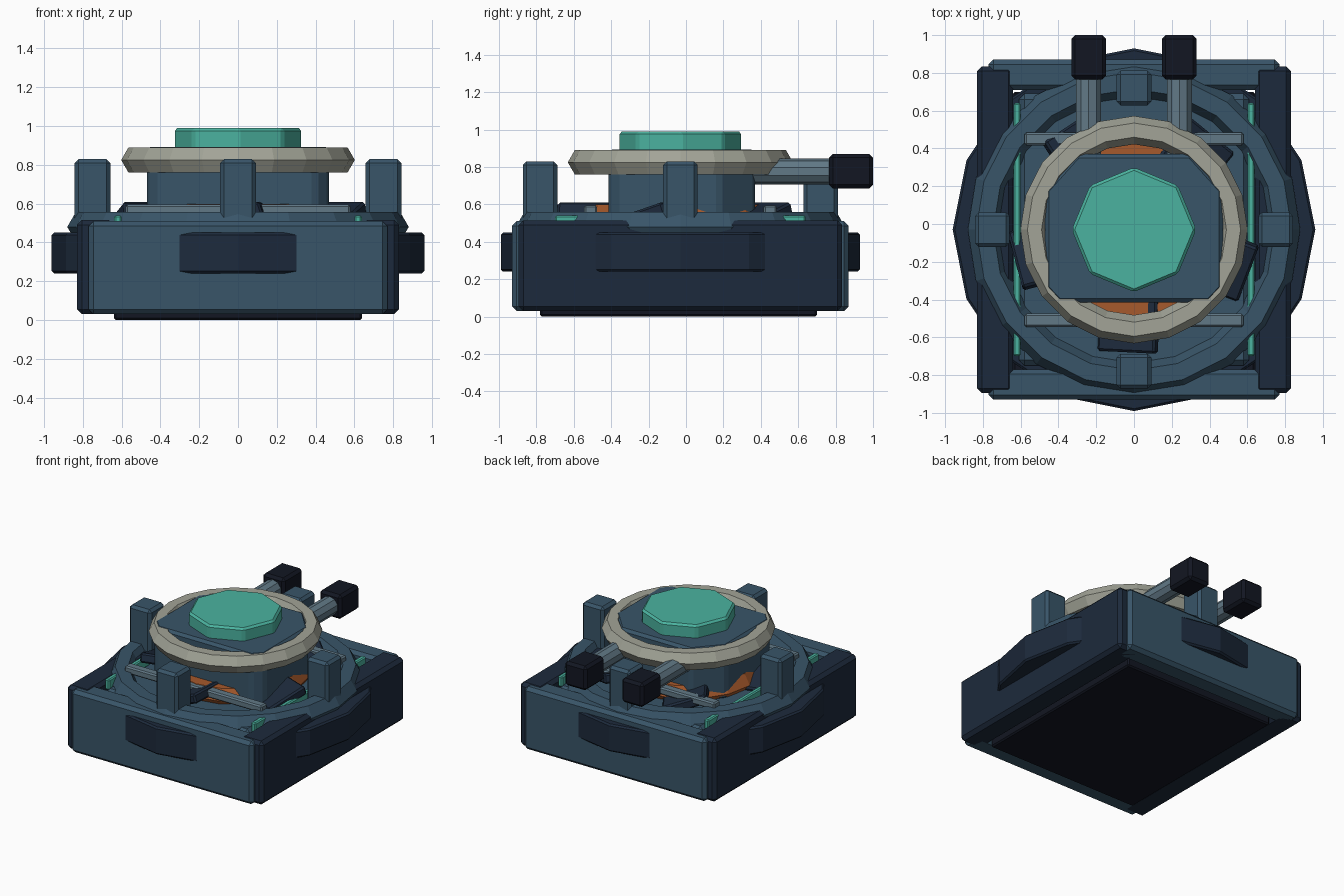
import bpy, bmesh, math
from mathutils import Matrix, Vector

if "Cube" in bpy.data.objects:
    bpy.data.objects.remove(bpy.data.objects["Cube"])

CY = -0.03  # y of the round assembly's axis


def mat(name, rgb):
    m = bpy.data.materials.new(name)
    m.diffuse_color = (*rgb, 1)
    m.use_nodes = True
    m.node_tree.nodes["Principled BSDF"].inputs["Base Color"].default_value = m.diffuse_color
    return m


BLUE = mat("blue_paint", (0.04, 0.09, 0.14))
NAVY = mat("navy_paint", (0.012, 0.023, 0.045))
BLACK = mat("black_rubber", (0.006, 0.008, 0.016))
TEAL = mat("teal_glow", (0.07, 0.45, 0.35))
CREAM = mat("cream_metal", (0.36, 0.37, 0.31))
COPPER = mat("copper", (0.38, 0.10, 0.025))
STEEL = mat("steel", (0.12, 0.19, 0.24))


def finish(name, bm, material, bevel=0.0):
    bmesh.ops.recalc_face_normals(bm, faces=bm.faces)
    me = bpy.data.meshes.new(name)
    bm.to_mesh(me)
    bm.free()
    me.materials.append(material)
    ob = bpy.data.objects.new(name, me)
    bpy.context.collection.objects.link(ob)
    if bevel:
        b = ob.modifiers.new("bevel", 'BEVEL')
        b.width, b.segments, b.limit_method = bevel, 1, 'ANGLE'
    return ob


def box(name, x, y, z, material, bevel=0.015):
    """Box from (min, max) ranges."""
    bm = bmesh.new()
    bmesh.ops.create_cube(bm, size=1)
    for v in bm.verts:
        v.co = [(r[0] + r[1]) / 2 + c * (r[1] - r[0]) for r, c in zip((x, y, z), v.co)]
    return finish(name, bm, material, bevel)


def prism(name, pts, z0, z1, material, bevel=0.0):
    """Vertical extrusion of an outline."""
    bm = bmesh.new()
    face = bm.faces.new([bm.verts.new((px, py, z0)) for px, py in pts])
    ext = bmesh.ops.extrude_face_region(bm, geom=[face])
    bmesh.ops.translate(bm, vec=(0, 0, z1 - z0),
                        verts=[g for g in ext["geom"] if isinstance(g, bmesh.types.BMVert)])
    return finish(name, bm, material, bevel)


def polygon(r, n):
    return [(r * math.cos(2 * math.pi * i / n), CY + r * math.sin(2 * math.pi * i / n))
            for i in range(n)]


def ring(name, major, minor, z, n, material, sides=6):
    """Low-poly torus around the vertical axis."""
    bm = bmesh.new()
    loops = []
    for px, py in polygon(1, n):
        loop = []
        for j in range(sides):
            a = 2 * math.pi * j / sides
            r = major + minor * math.cos(a)
            loop.append(bm.verts.new((px * r, CY + (py - CY) * r, z + minor * math.sin(a))))
        loops.append(loop)
    for i in range(n):
        a, b = loops[i], loops[(i + 1) % n]
        for j in range(sides):
            k = (j + 1) % sides
            bm.faces.new((a[j], b[j], b[k], a[k]))
    return finish(name, bm, material)


# Base housing
box("foot_plate", (-0.64, 0.64), (-0.78, 0.70), (0.0, 0.08), BLACK, 0.01)
box("inner_deck", (-0.61, 0.61), (-0.75, 0.69), (0.06, 0.49), BLUE, 0.03)
box("front_panel", (-0.77, 0.77), (-0.93, -0.77), (0.03, 0.51), BLUE, 0.025)
box("back_panel", (-0.77, 0.77), (0.71, 0.87), (0.03, 0.51), BLUE, 0.025)
for s, side in ((-1, "left"), (1, "right")):
    box(side + "_panel", sorted((s * 0.64, s * 0.83)), (-0.895, 0.835), (0.03, 0.515), NAVY, 0.025)
    box(side + "_light_strip", sorted((s * 0.60, s * 0.638)), (-0.70, 0.64), (0.46, 0.54), TEAL, 0.008)

# Dark belt bulging through the panels, and the collar on top
prism("belt", polygon(0.96, 16), 0.24, 0.45, NAVY, 0.012)
ring("collar_ring", 0.79, 0.09, 0.48, 20, BLUE)

# Four posts standing on the collar
for i, name in enumerate(("right", "back", "left", "front")):
    a = i * math.pi / 2
    px, py = 0.75 * math.cos(a), CY + 0.75 * math.sin(a)
    box(name + "_post", (px - 0.092, px + 0.092), (py - 0.092, py + 0.092), (0.42, 0.83), BLUE, 0.02)

# Copper coil, steel cross bars and tilted rotor blades
ring("copper_coil", 0.43, 0.09, 0.52, 16, COPPER)
for y, name in ((0.45, "back"), (-0.51, "front")):
    box(name + "_cross_bar", (-0.58, 0.58), (y - 0.035, y + 0.035), (0.54, 0.595), STEEL, 0.01)
for i in range(5):
    bm = bmesh.new()
    bmesh.ops.create_cube(bm, size=1)
    turn = Matrix.Rotation(math.radians(-93 + 72 * i), 4, 'Z')
    place = (Matrix.Translation((0, CY, 0.53)) @ turn @ Matrix.Translation((0.47, 0, 0))
             @ Matrix.Rotation(math.radians(18), 4, 'X') @ Matrix.Diagonal((0.36, 0.32, 0.07, 1)))
    bmesh.ops.transform(bm, matrix=place, verts=bm.verts)
    finish("rotor_blade_%d" % (i + 1), bm, NAVY, 0.012)

# Central drum, cream rim and octagonal teal cap
half = [(0.40, -0.415), (0.47, -0.34), (0.47, 0.18), (0.30, 0.37)]
prism("drum", half + [(-x, y) for x, y in reversed(half)], 0.48, 0.893, BLUE, 0.02)
ring("rim", 0.527, 0.075, 0.825, 20, CREAM)
prism("cap", polygon(0.33, 8), 0.87, 0.99, TEAL, 0.015)

# Two handles at the back
for s, side in ((-1, "left"), (1, "right")):
    x = s * 0.24
    bm = bmesh.new()
    bmesh.ops.create_cone(bm, cap_ends=True, segments=10, radius1=0.07, radius2=0.07, depth=0.55)
    bmesh.ops.transform(bm, verts=bm.verts, matrix=Matrix.Translation((x, 0.53, 0.775))
                        @ Matrix.Rotation(math.pi / 2, 4, 'X'))
    finish(side + "_handle_rod", bm, STEEL)
    box(side + "_handle_grip", (x - 0.092, x + 0.092), (0.765, 1.0), (0.685, 0.87), BLACK, 0.02)
